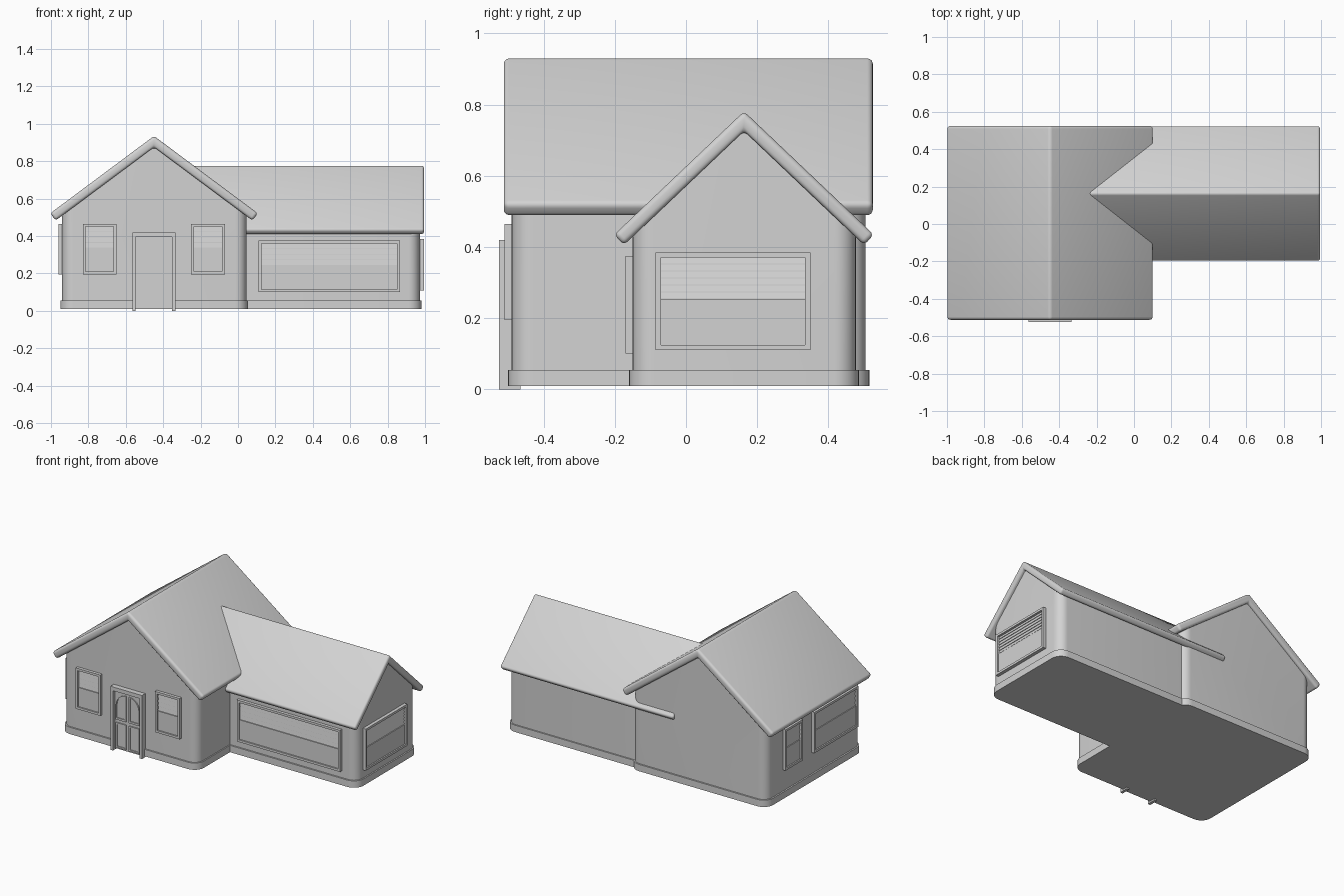
import bpy, bmesh, math
from mathutils import Vector

old = bpy.data.objects.get("Cube")
if old:
    bpy.data.objects.remove(old, do_unlink=True)

grey = bpy.data.materials.new("plain grey")
grey.use_nodes = True
grey.diffuse_color = (0.65, 0.65, 0.65, 1)
for node in grey.node_tree.nodes:
    if node.type == 'BSDF_PRINCIPLED':
        node.inputs["Base Color"].default_value = grey.diffuse_color
        node.inputs["Roughness"].default_value = 0.8

X, Y, Z = Vector((1, 0, 0)), Vector((0, 1, 0)), Vector((0, 0, 1))


def finish(name, bm):
    bmesh.ops.recalc_face_normals(bm, faces=bm.faces)
    mesh = bpy.data.meshes.new(name)
    bm.to_mesh(mesh)
    bm.free()
    mesh.materials.append(grey)
    obj = bpy.data.objects.new(name, mesh)
    bpy.context.collection.objects.link(obj)
    bpy.ops.object.select_all(action='DESELECT')
    obj.select_set(True)
    bpy.context.view_layer.objects.active = obj
    bpy.ops.object.shade_smooth_by_angle(angle=math.radians(35))
    return obj


def extrude(bm, points, u, v, n, start, end, origin=Vector()):
    """Extrude a flat outline in the u, v plane along n."""
    rings = [[bm.verts.new(origin + u * p + v * q + n * d) for p, q in points]
             for d in (start, end)]
    bm.faces.new(rings[0])
    bm.faces.new(rings[1])
    for i in range(len(points)):
        j = (i + 1) % len(points)
        bm.faces.new((rings[0][i], rings[0][j], rings[1][j], rings[1][i]))


def rect(a, b, c, d):
    return [(a, c), (b, c), (b, d), (a, d)]


def rounded_rect(a, b, c, d, r, steps=8):
    pts = []
    for k, (cx, cy) in enumerate(rect(a + r, b - r, c + r, d - r)):
        for i in range(steps + 1):
            t = math.pi * (1 + k / 2 + i / steps / 2)
            pts.append((cx + r * math.cos(t), cy + r * math.sin(t)))
    return pts


def gabled_walls(name, area, across, centre, apex, slope):
    """Round-cornered block trimmed by the two roof pitches."""
    bm = bmesh.new()
    extrude(bm, rounded_rect(*area, 0.06), X, Y, Z, 0.03, 1)
    for side in (-1, 1):
        bmesh.ops.bisect_plane(
            bm, geom=bm.verts[:] + bm.edges[:] + bm.faces[:], dist=1e-5,
            plane_co=across * centre + Z * apex,
            plane_no=(across * side * slope + Z).normalized(), clear_outer=True)
        bmesh.ops.holes_fill(bm, edges=[e for e in bm.edges if e.is_boundary])
    finish(name, bm)


def plinth(name, area):
    bm = bmesh.new()
    extrude(bm, rounded_rect(*area, 0.07), X, Y, Z, 0.01, 0.055)
    finish(name, bm)


def roof(name, across, along, centre, half, apex, slope, thick, start, end, r):
    """Bent slab with rounded edges."""
    angle = math.atan(slope)
    eave = apex - half * slope
    inner, low = half - thick * math.sin(angle), eave - thick * math.cos(angle)
    pts = [(-half, eave), (0, apex), (half, eave), (inner, low),
           (0, apex - thick / math.cos(angle)), (-inner, low)]
    bm = bmesh.new()
    extrude(bm, pts, across, Z, along, start, end, across * centre)
    bmesh.ops.recalc_face_normals(bm, faces=bm.faces)
    bmesh.ops.bevel(bm, geom=bm.edges[:], offset=r, segments=4,
                    profile=0.5, affect='EDGES')
    finish(name, bm)


# Main house and side wing
gabled_walls("main_walls", (-0.94, 0.045, -0.49, 0.505), X, -0.449, 0.885, 0.745)
plinth("main_plinth", (-0.95, 0.053, -0.5, 0.515))
roof("main_roof", X, Y, -0.449, 0.555, 0.935, 0.745, 0.048, -0.512, 0.525, 0.016)
gabled_walls("wing_walls", (-0.15, 0.972, -0.15, 0.477), Y, 0.163, 0.735, 0.95)
plinth("wing_plinth", (-0.15, 0.981, -0.16, 0.486))
roof("wing_roof", Y, X, 0.163, 0.365, 0.781, 0.95, 0.04, -0.27, 0.995, 0.014)


def window(name, origin, u, n, left, right, bottom, top, slats):
    """Framed sash window with a slatted upper half."""
    bm = bmesh.new()
    w = 0.015
    mid = bottom + (top - bottom) * 0.52

    def bar(a, b, c, d, depth):
        extrude(bm, rect(a, b, c, d), u, Z, n, -0.01, depth, origin)

    bar(left, left + w, bottom, top, 0.02)
    bar(right - w, right, bottom, top, 0.02)
    bar(left + w, right - w, bottom, bottom + w, 0.02)
    bar(left + w, right - w, top - w, top, 0.02)
    bar(left + w, right - w, bottom + w, mid, 0.011)
    bar(left + w, right - w, mid, top - w, 0.005)
    # overlapping slats, each leaning out at its lower edge
    step = (top - w - mid) / slats
    for i in range(slats):
        z = mid + i * step
        extrude(bm, [(0.004, z + 0.003), (0.009, z + 0.003), (0.005, z + step)],
                n, Z, u, left + w, right - w, origin)
    finish(name, bm)


front, wing_front = Y * -0.49, Y * -0.15
window("front_window_right", front, X, -Y, -0.83, -0.65, 0.195, 0.465, 4)
window("front_window_left", front, X, -Y, -0.25, -0.07, 0.195, 0.465, 4)
window("wing_front_window", wing_front, X, -Y, 0.11, 0.865, 0.1, 0.375, 4)
window("wing_end_window", X * 0.974, Y, X, -0.085, 0.35, 0.11, 0.385, 6)
window("side_window_narrow", X * -0.94, Y, -X, 0.15, 0.33, 0.195, 0.465, 4)
window("side_window_wide", X * -0.94, Y, -X, -0.43, 0.03, 0.195, 0.465, 4)

# Door frame
bm = bmesh.new()
arch = [(-0.565, 0), (-0.565, 0.42), (-0.335, 0.42), (-0.335, 0),
        (-0.353, 0), (-0.353, 0.395), (-0.547, 0.395), (-0.547, 0)]
extrude(bm, arch, X, Z, -Y, -0.025, 0.035, front)
finish("door_frame", bm)

# Door leaf with raised panels and a pair of quarter-arched lights
bm = bmesh.new()
extrude(bm, rect(-0.547, -0.353, 0.01, 0.395), X, Z, -Y, -0.01, 0.016, front)
finish("door_leaf", bm)


def panel_ring(bm, pts):
    """Raised moulding around an outline, with a raised centre field."""
    cx = sum(p for p, q in pts) / len(pts)
    cz = sum(q for p, q in pts) / len(pts)
    small = [(cx + (p - cx) * 0.78, cz + (q - cz) * 0.88) for p, q in pts]
    for i in range(len(pts)):
        j = (i + 1) % len(pts)
        extrude(bm, [pts[i], pts[j], small[j], small[i]], X, Z, -Y, 0.015, 0.024, front)
    extrude(bm, small, X, Z, -Y, 0.015, 0.018, front)


bm = bmesh.new()
for side in (-1, 1):
    def shift(pts):
        return [(-0.45 + side * p, q) for p, q in pts]
    panel_ring(bm, shift(rect(0.01, 0.085, 0.02, 0.185)))
    curve = [(0.01 + 0.075 * math.cos(t * math.pi / 12),
              0.3 + 0.075 * math.sin(t * math.pi / 12)) for t in range(7)]
    panel_ring(bm, shift([(0.01, 0.205), (0.085, 0.205)] + curve))
finish("door_panels", bm)
